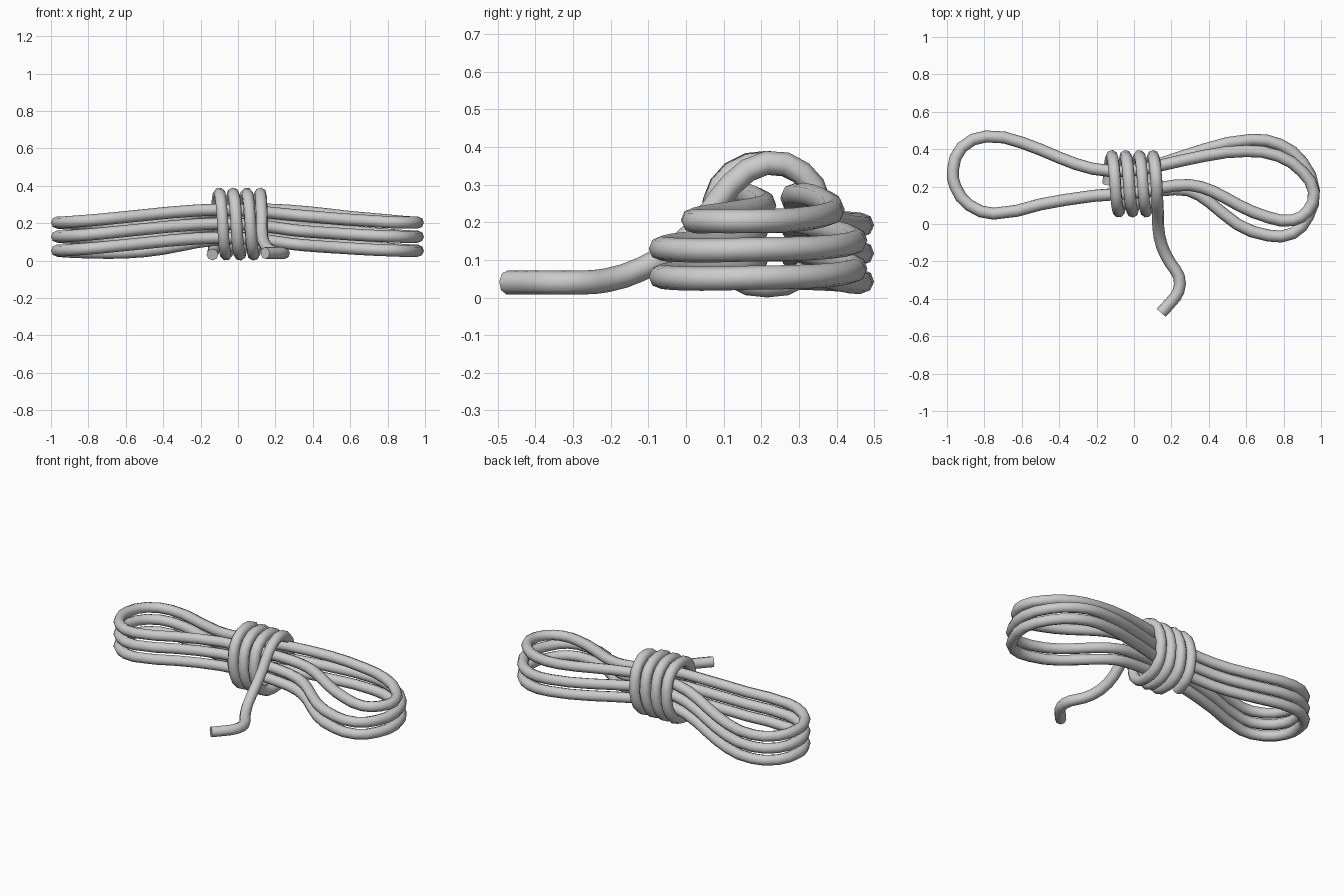
import bpy
from math import sin, cos, pi, copysign

if "Cube" in bpy.data.objects:
    bpy.data.objects.remove(bpy.data.objects["Cube"])

R = 0.032


def rope(name, pts, closed=False, res=2):
    """Tube swept along a smooth curve through pts, converted to a mesh."""
    cu = bpy.data.curves.new(name, 'CURVE')
    cu.dimensions = '3D'
    cu.bevel_depth = R
    cu.bevel_resolution = 2
    cu.resolution_u = res
    cu.use_fill_caps = True
    sp = cu.splines.new('BEZIER')
    sp.bezier_points.add(len(pts) - 1)
    for bp, p in zip(sp.bezier_points, pts):
        bp.co = p
        bp.handle_left_type = bp.handle_right_type = 'AUTO'
    sp.use_cyclic_u = closed
    ob = bpy.data.objects.new(name, cu)
    bpy.context.collection.objects.link(ob)
    bpy.ops.object.select_all(action='DESELECT')
    ob.select_set(True)
    bpy.context.view_layer.objects.active = ob
    bpy.ops.object.convert(target='MESH')
    bpy.ops.object.shade_smooth_by_angle(angle=pi / 3)
    return bpy.context.object


# Left half of a coil (x, y, lift), from the front middle round to the back middle
left = [(-.02, .165, .068), (-.22, .15, .065), (-.5, .105, .04), (-.75, .055, .015),
        (-.88, .10, .005), (-.955, .2, 0), (-.968, .29, 0), (-.92, .41, -.005),
        (-.79, .468, -.01), (-.6, .435, -.01), (-.4, .355, .01), (-.22, .295, .045),
        (-.02, .285, .068)]
# Right half for the two lower coils, and the tighter one for the top coil
right_low = [(.15, .325, .065), (.38, .40, .045), (.63, .45, .025), (.78, .425, .012),
             (.9, .33, .003), (.962, .18, 0), (.93, .04, -.003), (.85, -.05, 0),
             (.72, -.062, .005), (.55, .0, .015), (.4, .12, .025), (.29, .18, .035),
             (.15, .18, .055)]
right_top = [(.15, .315, .07), (.38, .365, .055), (.6, .39, .03), (.77, .365, .015),
             (.9, .28, .003), (.962, .17, 0), (.93, .07, 0), (.85, .02, 0),
             (.72, .035, .008), (.56, .1, .018), (.42, .175, .03), (.3, .208, .04),
             (.15, .195, .055)]

# Three stacked coils
for i, half in enumerate([right_low, right_low, right_top]):
    pts = [(x, y, .053 + .075 * i + dz) for x, y, dz in left + half]
    rope(f"coil_{i + 1}", pts, closed=True)


# Binding wraps, running out into the loose tail
def soft(v):
    return copysign(abs(v) ** .85, v)


wrap = []
n = 10
for k in range(-n // 2, 3 * n + 1):
    t = 2 * pi * k / n
    wrap.append((-.1 + .0735 * k / n, .215 - .145 * soft(sin(t)), .195 + .163 * soft(cos(t))))
tail = [(.125, .12, .30), (.128, .06, .22), (.13, -.02, .135), (.15, -.12, .075),
        (.195, -.21, .046), (.24, -.28, .04), (.238, -.36, .04), (.195, -.42, .04),
        (.145, -.475, .04)]
rope("binding_and_tail", wrap + tail)
